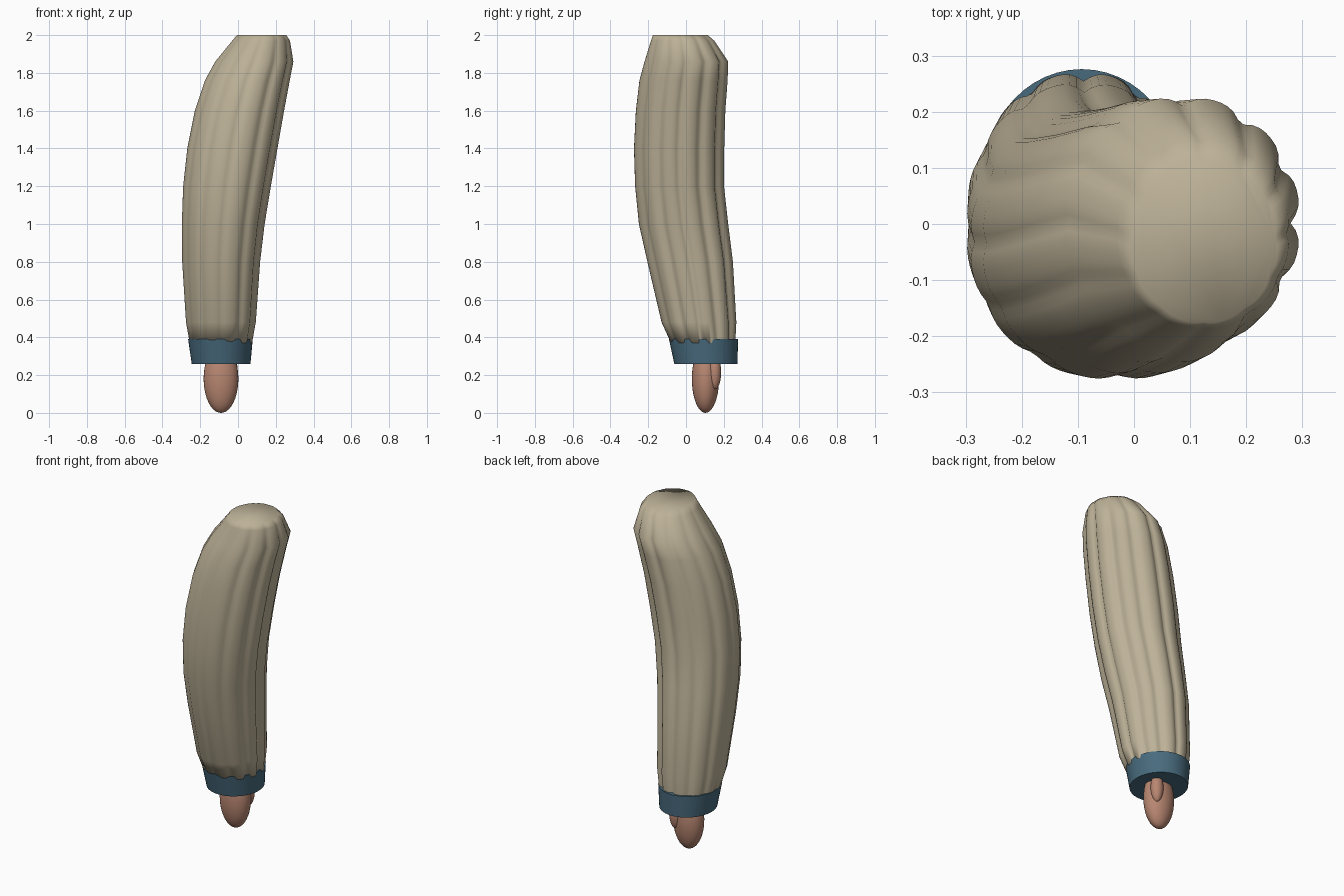
import bpy, bmesh
from math import sin, cos, pi, radians

cube = bpy.data.objects.get("Cube")
if cube:
    bpy.data.objects.remove(cube, do_unlink=True)


def material(name, rgb):
    mat = bpy.data.materials.new(name)
    mat.use_nodes = True
    mat.diffuse_color = (*rgb, 1)
    mat.node_tree.nodes["Principled BSDF"].inputs["Base Color"].default_value = (*rgb, 1)
    return mat


cloth = material("tan cloth", (0.51, 0.445, 0.315))
blue = material("cuff blue", (0.065, 0.145, 0.205))
skin = material("skin", (0.48, 0.24, 0.165))


def loft(name, rings, mat, segments, shape, angle):
    """Skin rings of (z, left, right, front, back) into a closed tube."""
    bm = bmesh.new()
    loops = []
    for z, left, right, front, back in rings:
        cx, cy = (left + right) / 2, (front + back) / 2
        rx, ry = (right - left) / 2, (back - front) / 2
        loop = []
        for i in range(segments):
            a = 2 * pi * i / segments
            r = shape(a, z)
            loop.append(bm.verts.new((cx + rx * r * cos(a), cy + ry * r * sin(a), z)))
        loops.append(loop)
    for low, high in zip(loops, loops[1:]):
        for i in range(segments):
            j = (i + 1) % segments
            bm.faces.new((low[i], low[j], high[j], high[i]))
    bm.faces.new(loops[0][::-1])
    bm.faces.new(loops[-1])
    mesh = bpy.data.meshes.new(name)
    bm.to_mesh(mesh)
    bm.free()
    mesh.materials.append(mat)
    obj = bpy.data.objects.new(name, mesh)
    bpy.context.collection.objects.link(obj)
    bpy.ops.object.select_all(action="DESELECT")
    obj.select_set(True)
    bpy.context.view_layer.objects.active = obj
    bpy.ops.object.shade_smooth_by_angle(angle=radians(angle))
    return obj


def folds(a, z):
    """Lengthwise cloth folds, softer at the front and near the top."""
    depth = 0.065 + 0.03 * cos(a - 0.6)
    if z > 1.9:
        depth *= 0.4
    return 1.015 - depth * (1 - abs(sin(6 * a + 0.25 * sin(2 * a)))) ** 1.5


# Bent sleeve with lengthwise folds
sleeve_rings = [
    (0.37, -0.255, 0.075, -0.08, 0.262),
    (0.48, -0.275, 0.095, -0.13, 0.268),
    (0.80, -0.295, 0.118, -0.205, 0.25),
    (1.00, -0.297, 0.142, -0.25, 0.225),
    (1.20, -0.29, 0.175, -0.27, 0.203),
    (1.40, -0.268, 0.21, -0.276, 0.204),
    (1.60, -0.228, 0.245, -0.266, 0.21),
    (1.76, -0.175, 0.275, -0.247, 0.222),
    (1.86, -0.12, 0.294, -0.22, 0.225),
    (1.97, -0.03, 0.275, -0.185, 0.15),
    (2.00, -0.005, 0.255, -0.175, 0.115),
]
loft("sleeve", sleeve_rings, cloth, 96, folds, 80)

# Round cuff that flares slightly upward
cuff_rings = [
    (0.26, -0.245, 0.066, -0.062, 0.272),
    (0.39, -0.264, 0.078, -0.09, 0.276),
]
loft("cuff", cuff_rings, blue, 48, lambda a, z: 1, 40)


# Mitten hand and thumb
def ellipsoid(name, centre, radii):
    bpy.ops.mesh.primitive_uv_sphere_add(segments=32, ring_count=20, location=centre)
    obj = bpy.context.object
    obj.name = name
    obj.scale = radii
    obj.data.materials.append(skin)
    bpy.ops.object.shade_smooth()
    return obj


ellipsoid("hand", (-0.09, 0.103, 0.18), (0.092, 0.072, 0.18))
ellipsoid("thumb", (-0.037, 0.152, 0.215), (0.036, 0.034, 0.09))
